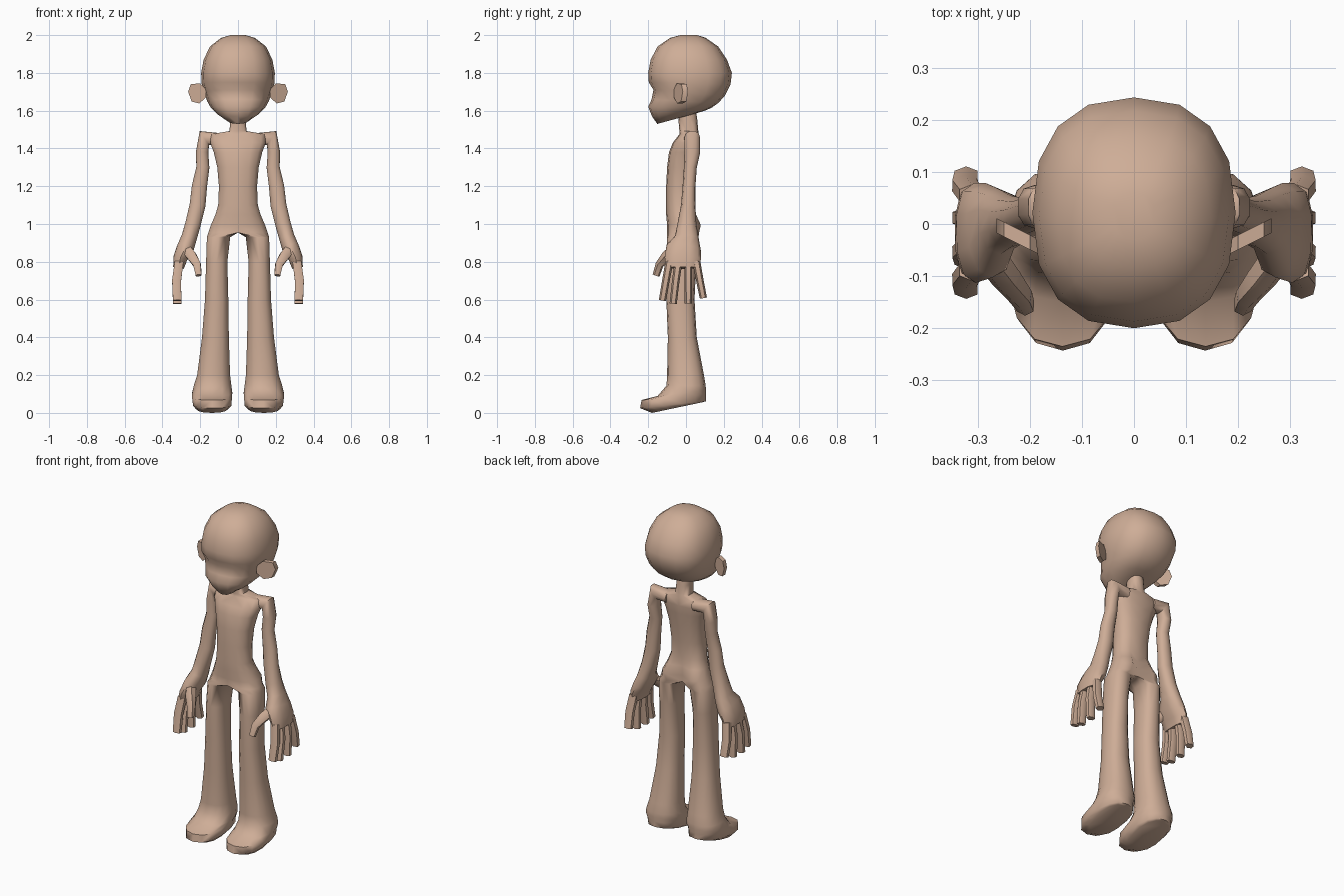
import bpy, bmesh, math
from mathutils import Vector

if "Cube" in bpy.data.objects:
    bpy.data.objects.remove(bpy.data.objects["Cube"])

skin = bpy.data.materials.new("skin")
skin.use_nodes = True
skin_color = (0.62, 0.42, 0.31, 1)
skin.diffuse_color = skin_color
skin.node_tree.nodes["Principled BSDF"].inputs["Base Color"].default_value = skin_color


def circle(n, power):
    """Rounded-square unit loop."""
    loop = []
    for i in range(n):
        a = math.tau * i / n - math.pi / 2
        loop.append([math.copysign(abs(t) ** (2 / power), t) if abs(t) > 1e-6 else 0.0
                     for t in (math.cos(a), math.sin(a))])
    return loop


def loft(name, rings, mirror=True, angle=60):
    """Skin a list of point rings, cap both ends, and mirror across x."""
    bm = bmesh.new()
    loops = [[bm.verts.new(p) for p in ring] for ring in rings]
    n = len(loops[0])
    for a, b in zip(loops, loops[1:]):
        for i in range(n):
            j = (i + 1) % n
            bm.faces.new((a[i], a[j], b[j], b[i]))
    bm.faces.new(loops[0])
    bm.faces.new(loops[-1][::-1])
    if mirror:  # open the centre plane so both halves weld together
        inner = [f for f in bm.faces if all(abs(v.co.x) < 1e-4 for v in f.verts)]
        bmesh.ops.delete(bm, geom=inner, context="FACES")
    bmesh.ops.recalc_face_normals(bm, faces=bm.faces)
    mesh = bpy.data.meshes.new(name)
    bm.to_mesh(mesh)
    bm.free()
    mesh.materials.append(skin)
    obj = bpy.data.objects.new(name, mesh)
    bpy.context.collection.objects.link(obj)
    if mirror:
        mod = obj.modifiers.new("mirror", "MIRROR")
        mod.merge_threshold = 0.0005
    bpy.ops.object.select_all(action="DESELECT")
    obj.select_set(True)
    bpy.context.view_layer.objects.active = obj
    bpy.ops.object.shade_smooth_by_angle(angle=math.radians(angle))
    return obj


def section(zf, zb, xin, xout, yf, yb, n=14, power=2.4):
    """Level or tilted slice; xin = 0 gives a half slice on the centre plane."""
    xc = (xin + xout) / 2 if xin else 0
    ring = []
    for c, s in circle(n, power):
        x = xc + c * (xout - xc if c > 0 else xc - xin)
        y = (yf + yb) / 2 + s * (yb - yf) / 2
        z = zf + (zb - zf) * (y - yf) / (yb - yf)
        if abs(x) < 1e-3 and zf < 1.08:  # cleft between the buttocks
            y = min(y, 0.035)
        ring.append((x, y, z))
    return ring


def tube(name, path, n=8, power=2.3):
    """Limb along points (x, y, z, half width, half depth)."""
    pts = [Vector(p[:3]) for p in path]
    rings = []
    for i, p in enumerate(path):
        t = pts[min(i + 1, len(pts) - 1)] - pts[max(i - 1, 0)]
        u = Vector((0, 1, 0)).cross(t).normalized()
        v = t.cross(u).normalized()
        rings.append([pts[i] + u * c * p[3] + v * s * p[4] for c, s in circle(n, power)])
    return loft(name, rings)


# Head: front height, back height, half width, front, back
head = [(2.0, 2.0, .04, -.03, .06), (1.985, 1.985, .09, -.085, .105),
        (1.94, 1.94, .148, -.15, .17), (1.87, 1.87, .182, -.187, .217),
        (1.8, 1.8, .195, -.2, .243), (1.75, 1.74, .193, -.197, .236),
        (1.71, 1.68, .18, -.172, .207), (1.66, 1.64, .163, -.182, .17),
        (1.62, 1.615, .145, -.2, .135), (1.57, 1.6, .112, -.18, .1),
        (1.53, 1.585, .06, -.152, .05)]
loft("head", [section(zf, zb, -w, w, yf, yb, 16) for zf, zb, w, yf, yb in head],
     mirror=False)

# Ears: thin plates swept backward
outline = [(.17, 1.67), (.17, 1.715), (.2, 1.745), (.25, 1.74),
           (.264, 1.70), (.245, 1.648), (.205, 1.638)]
loft("ears", [[(x, -.045 + (x - .18) * .5 + d, z) for x, z in outline]
              for d in (-.014, .014)], angle=40)

# Neck, torso and legs: height, inner, outer, front, back
body = [(1.62, 0, .042, -.04, .05), (1.55, 0, .042, -.04, .06),
        (1.492, 0, .046, -.035, .065), (1.475, 0, .15, -.035, .068),
        (1.43, 0, .15, -.07, .07), (1.38, 0, .131, -.09, .065),
        (1.3, 0, .112, -.1, .055), (1.2, 0, .103, -.105, .045),
        (1.1, 0, .107, -.105, .04), (1.05, 0, .122, -.105, .06),
        (.995, 0, .146, -.1, .086), (.955, 0, .16, -.1, .077),
        (.93, .04, .166, -.1, .066), (.8, .055, .17, -.104, .055),
        (.6, .05, .176, -.104, .045), (.4, .047, .192, -.096, .057),
        (.2, .04, .218, -.1, .095), (.145, .033, .236, -.103, .104)]
rings = [section(z, z, *rest) for z, *rest in body]
# Feet: tilted slices down to the sloping sole
rings += [section(.09, .12, .028, .245, -.15, .106),
          section(.068, .095, .03, .245, -.235, .106),
          section(.025, .062, .033, .24, -.243, .106),
          section(0, .057, .05, .225, -.18, .09)]
loft("body", rings)

# Arms bend at the shoulder and widen into the palms
tube("arms", [(.09, .03, 1.447, .035, .045), (.178, .033, 1.455, .046, .042),
              (.19, .033, 1.38, .034, .042), (.186, .023, 1.3, .036, .034),
              (.204, .016, 1.2, .042, .034), (.214, .012, 1.1, .044, .038),
              (.238, .005, 1.0, .043, .05), (.258, .005, .93, .043, .063),
              (.278, -.012, .875, .047, .092), (.305, -.017, .82, .039, .096),
              (.315, -.017, .768, .03, .09)], 10)

# Fingers: knuckle y, tip y, tip height
for label, knuckle, tip, low in (("index", -.088, -.125, .595), ("middle", -.04, -.068, .578),
                                 ("ring", .012, .012, .58), ("little", .055, .092, .608)):
    mid = (knuckle + tip) / 2
    tube(label + "_fingers", [(.312, knuckle, .8, .026, .021), (.325, mid, .7, .027, .02),
                              (.322, tip, low, .025, .019)], 6)

# Thumbs reach forward and inward
tube("thumbs", [(.285, -.05, .88, .03, .032), (.245, -.105, .83, .029, .028),
                (.217, -.14, .785, .023, .022), (.208, -.158, .728, .018, .019)], 6)
